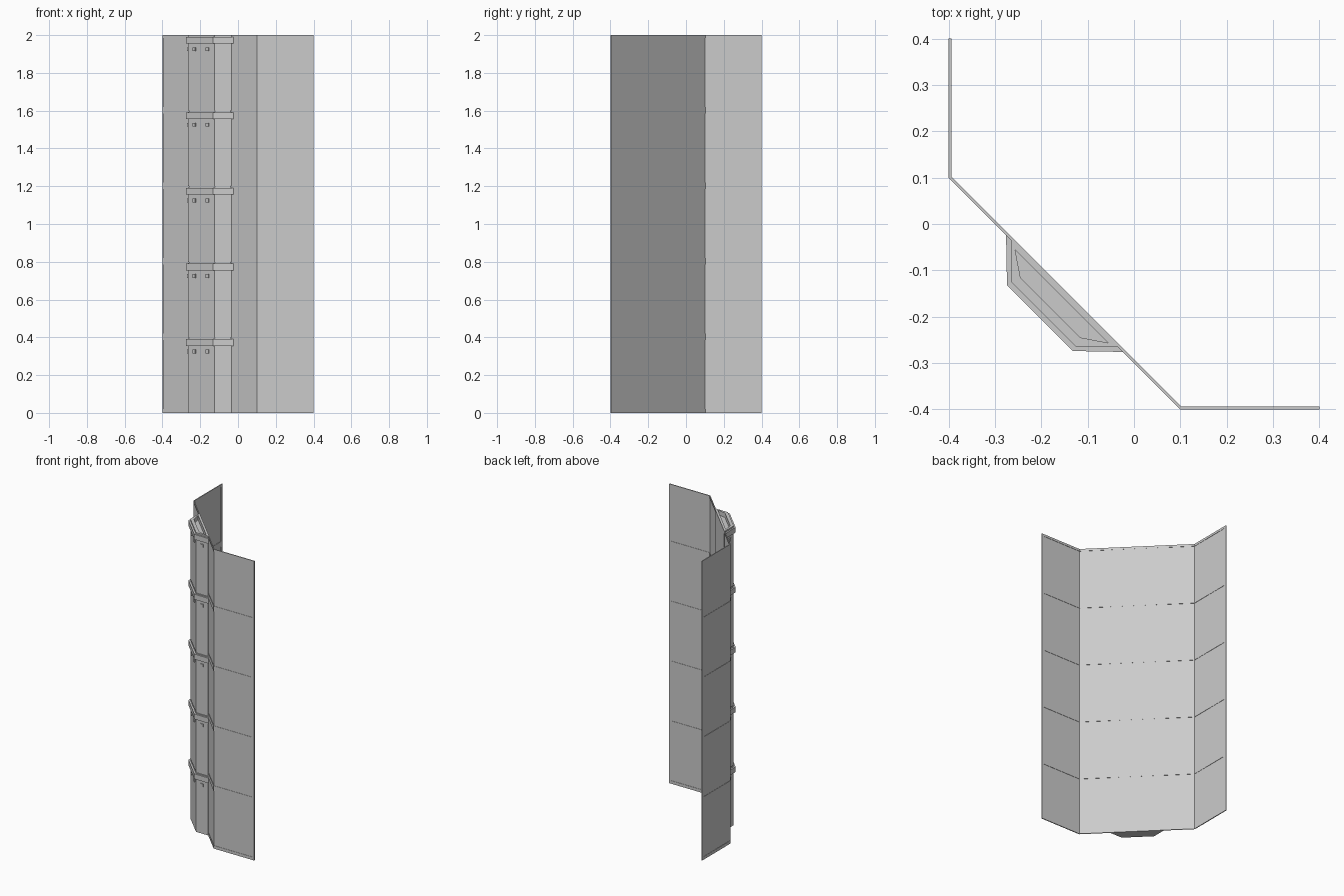
import bpy, bmesh
from math import pi
from mathutils import Vector, Matrix

cube = bpy.data.objects.get("Cube")
if cube:
    bpy.data.objects.remove(cube, do_unlink=True)

# One plain concrete grey
concrete = bpy.data.materials.new("concrete_grey")
concrete.use_nodes = True
GREY = (0.6, 0.6, 0.6, 1)
concrete.diffuse_color = GREY
concrete.node_tree.nodes["Principled BSDF"].inputs["Base Color"].default_value = GREY

FLOORS, STOREY = 5, 0.4


def finish(name, bm):
    bmesh.ops.recalc_face_normals(bm, faces=bm.faces)
    mesh = bpy.data.meshes.new(name)
    bm.to_mesh(mesh)
    bm.free()
    mesh.materials.append(concrete)
    obj = bpy.data.objects.new(name, mesh)
    bpy.context.collection.objects.link(obj)
    return obj


def prism(name, points, z0, z1, recess=None):
    """Vertical prism; recess = (inset, depth) sinks its top."""
    bm = bmesh.new()
    base = bm.faces.new([bm.verts.new((x, y, z0)) for x, y in points])
    ext = bmesh.ops.extrude_face_region(bm, geom=[base], use_keep_orig=True)["geom"]
    verts = [g for g in ext if isinstance(g, bmesh.types.BMVert)]
    bmesh.ops.translate(bm, verts=verts, vec=(0, 0, z1 - z0))
    top = [g for g in ext if isinstance(g, bmesh.types.BMFace)]
    if recess:
        bmesh.ops.recalc_face_normals(bm, faces=bm.faces)
        bmesh.ops.inset_region(bm, faces=top, thickness=recess[0])
        ext = bmesh.ops.extrude_face_region(bm, geom=top)["geom"]
        bmesh.ops.delete(bm, geom=top, context='FACES')
        verts = [g for g in ext if isinstance(g, bmesh.types.BMVert)]
        bmesh.ops.translate(bm, verts=verts, vec=(0, 0, -recess[1]))
    return finish(name, bm)


def mirrored(half):
    """Complete an outline across the diagonal x = y."""
    return half + [(y, x) for x, y in reversed(half)]


def wall_line(t, end=0.4):
    """Plan line of the corner wall, moved inward by t."""
    return mirrored([(end, -0.4 + t), (0.1 + 0.414 * t, -0.4 + t)])


def wall_strip(name, t0, t1, z0, z1):
    prism(name, wall_line(t0) + wall_line(t1)[::-1], z0, z1)


# Thin wall with raised floor bands on both faces
wall_strip("wall_sheet", 0.002, 0.004, 0, 2)
for i in range(FLOORS + 1):
    z = i * STOREY
    wall_strip(f"floor_band_{i}", 0, 0.006, max(z - 0.015, 0), min(z + 0.02, 2))

# Upright edge strips at both wall ends
edge = [(0.383, -0.4), (0.4, -0.4), (0.4, -0.394), (0.383, -0.394)]
prism("left_edge_strip", edge, 0, 2)
prism("right_edge_strip", [(y, x) for x, y in edge], 0, 2)

# Angled bay, one module per storey
bay = mirrored([(-0.035, -0.265), (-0.125, -0.265)])
neck = mirrored([(-0.04, -0.26), (-0.123, -0.26)])
collar = mirrored([(-0.024, -0.276), (-0.132, -0.274)])
backing = mirrored([(-0.035, -0.265), (-0.031, -0.261)])
# Bracket spots: x, y, turn around z
spots = [(-0.08, -0.265, 0), (-0.16, -0.23, -pi / 4),
         (-0.23, -0.16, -pi / 4), (-0.265, -0.08, -pi / 2)]

for i in range(FLOORS):
    z = i * STOREY
    top = i == FLOORS - 1
    prism(f"bay_body_{i}", bay, z, z + (0.4 if top else 0.394),
          (0.022, 0.03) if top else None)
    if not top:
        prism(f"bay_neck_{i}", neck, z + 0.394, z + 0.4)
    # Collar is a ring around the body, so the top recess stays open
    ring = collar + bay[::-1]
    prism(f"bay_collar_{i}", ring, z + 0.355, z + 0.39)
    prism(f"bay_backing_{i}", backing, z + 0.02, z + 0.385)
    # Small brackets under the collar
    bm = bmesh.new()
    for x, y, turn in spots:
        place = (Matrix.Translation(Vector((x, y, z + 0.325)))
                 @ Matrix.Rotation(turn, 4, 'Z') @ Matrix.Diagonal((0.02, 0.012, 0.02, 1)))
        bmesh.ops.create_cube(bm, size=1, matrix=place)
    finish(f"bay_brackets_{i}", bm)
